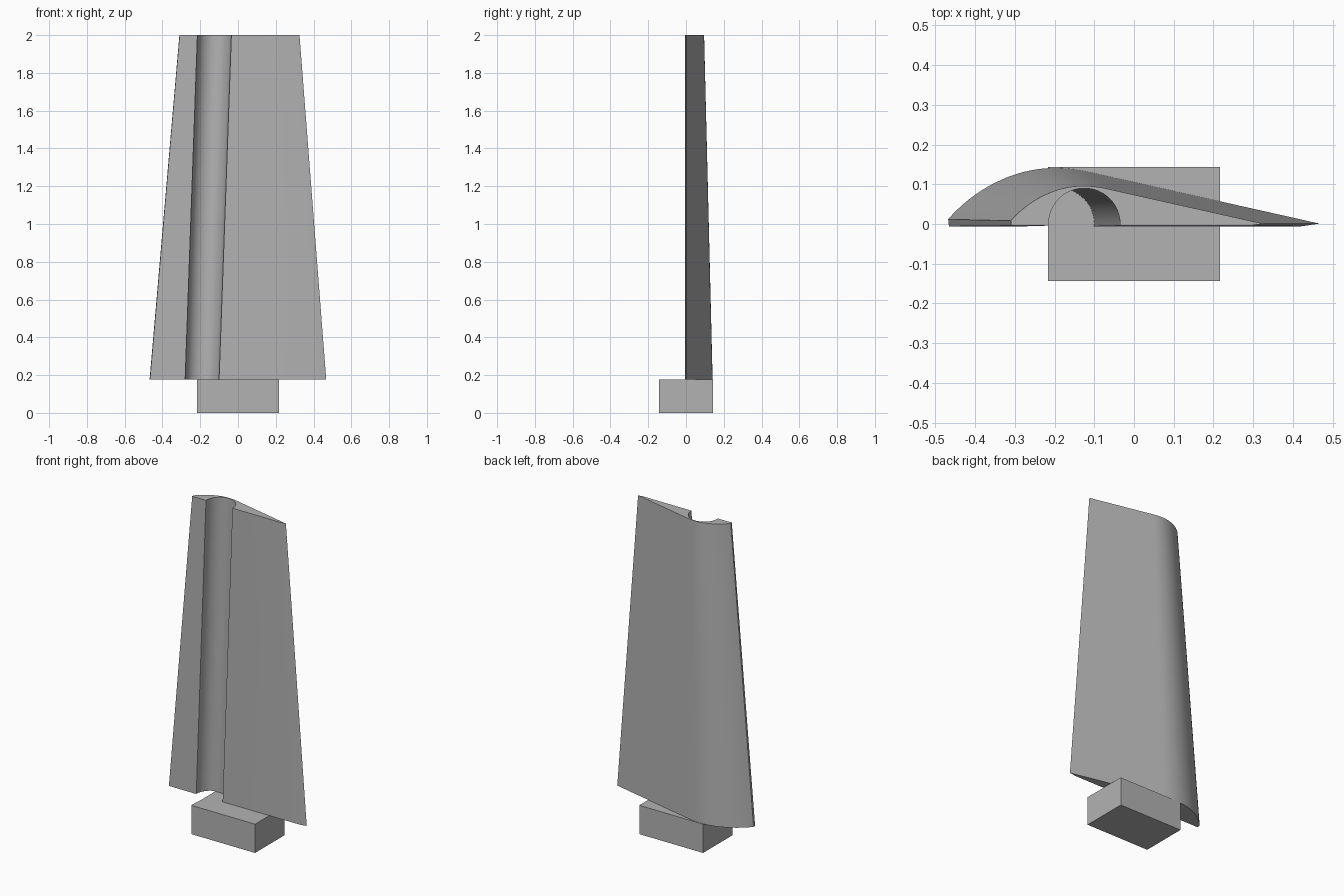
import bpy, bmesh, math
from mathutils import Vector
from mathutils.geometry import interpolate_bezier

cube = bpy.data.objects.get("Cube")
if cube:
    bpy.data.objects.remove(cube, do_unlink=True)

ROOT_Z, TIP_Z = 0.177, 2.0
GROOVE_R = 0.09

grey = bpy.data.materials.new("plain grey")
grey.use_nodes = True
colour = (0.45, 0.45, 0.45, 1)
grey.diffuse_color = colour
grey.node_tree.nodes["Principled BSDF"].inputs["Base Color"].default_value = colour


def bezier(points, n):
    return [p.to_2d() for p in interpolate_bezier(*[Vector((x, y, 0)) for x, y in points], n)]


def section(scale, shift, groove_x):
    """Cambered foil outline with a round groove in its flat face."""
    nose = bezier([(-0.468, 0.012), (-0.40, 0.09), (-0.30, 0.141), (-0.2, 0.141)], 28)
    crown = bezier([(-0.2, 0.141), (-0.16, 0.141), (-0.13, 0.135), (-0.1, 0.128)], 10)
    tail = [Vector((0.467, 0.001)), Vector((0.42, -0.006))]
    pts = [p * scale + Vector((shift, 0)) for p in nose + crown[1:] + tail]
    flat_y = -0.006 * scale
    # Groove keeps one radius along the whole span
    start = math.asin(flat_y / GROOVE_R)
    for i in range(33):
        a = start + (math.pi - 2 * start) * i / 32
        pts.append(Vector((groove_x + GROOVE_R * math.cos(a), GROOVE_R * math.sin(a))))
    pts.append(Vector((-0.466 * scale + shift, flat_y)))
    return pts


def finish(bm, name):
    bmesh.ops.recalc_face_normals(bm, faces=bm.faces[:])
    mesh = bpy.data.meshes.new(name)
    bm.to_mesh(mesh)
    bm.free()
    mesh.materials.append(grey)
    obj = bpy.data.objects.new(name, mesh)
    bpy.context.collection.objects.link(obj)
    return obj


# Tapered blade lofted from root to tip
bm = bmesh.new()
rings = []
for outline, z in ((section(1, 0, -0.19), ROOT_Z), (section(0.68, 0.008, -0.125), TIP_Z)):
    rings.append([bm.verts.new((p.x, p.y, z)) for p in outline])
root, tip = rings
for i in range(len(root)):
    j = (i + 1) % len(root)
    bm.faces.new((root[i], root[j], tip[j], tip[i]))
bm.faces.new(root[::-1])
bm.faces.new(tip)
blade = finish(bm, "blade")

# Rectangular mounting block
bm = bmesh.new()
bmesh.ops.create_cube(bm, size=1)
for v in bm.verts:
    v.co = Vector((v.co.x * 0.434, v.co.y * 0.288, (v.co.z + 0.5) * ROOT_Z))
block = finish(bm, "mounting_block")

# Shallow round seat where the groove meets the block
bm = bmesh.new()
bmesh.ops.create_cone(bm, cap_ends=True, segments=64, radius1=GROOVE_R, radius2=GROOVE_R, depth=0.1)
bmesh.ops.translate(bm, verts=bm.verts[:], vec=(-0.19, 0, ROOT_Z + 0.047))
cutter = finish(bm, "seat_cutter")
cutter.hide_render = True
cutter.hide_viewport = True
cut = block.modifiers.new("seat", "BOOLEAN")
cut.operation = "DIFFERENCE"
cut.solver = "EXACT"
cut.object = cutter

# Smooth curved skin with crisp edges
bpy.ops.object.select_all(action="DESELECT")
blade.select_set(True)
bpy.context.view_layer.objects.active = blade
bpy.ops.object.shade_smooth_by_angle(angle=math.radians(30))
